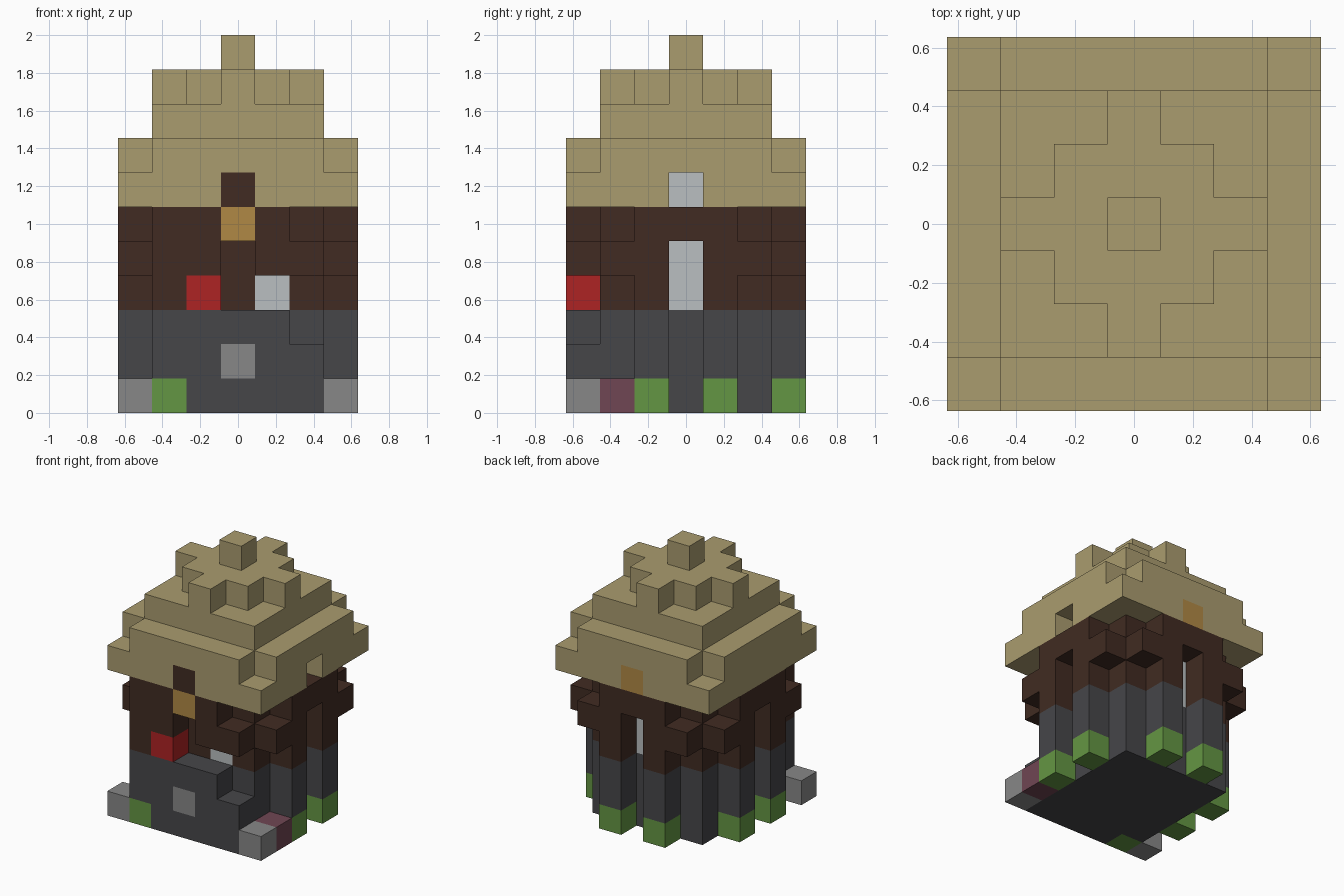
import bpy
import bmesh
from mathutils import Vector

cube = bpy.data.objects.get("Cube")
if cube:
    bpy.data.objects.remove(cube, do_unlink=True)

U = 2 / 11          # edge of one block
N = 7               # blocks across
MID = N // 2


def material(name, r, g, b):
    lin = [((c / 255 + 0.055) / 1.055) ** 2.4 for c in (r, g, b)] + [1.0]
    m = bpy.data.materials.new(name)
    m.use_nodes = True
    m.diffuse_color = lin
    m.node_tree.nodes["Principled BSDF"].inputs["Base Color"].default_value = lin
    return m


MATS = {
    "straw": material("straw", 170, 156, 111),
    "wood": material("dark_wood", 65, 43, 34),
    "slate": material("slate", 70, 70, 73),
    "stone": material("light_stone", 135, 135, 135),
    "leaf": material("leaf_green", 100, 150, 67),
    "plum": material("plum", 112, 70, 83),
    "red": material("red", 174, 35, 36),
    "glass": material("pale_glass", 186, 191, 193),
    "lamp": material("lamp_amber", 176, 137, 69),
}

cells = {}          # block position -> (part, colour)


def fill(part, colour, xs, ys, zs):
    """Fill a box of blocks; each range is (first, last)."""
    for i in range(xs[0], xs[1] + 1):
        for j in range(ys[0], ys[1] + 1):
            for k in range(zs[0], zs[1] + 1):
                cells[i, j, k] = (part, colour)


def block(part, colour, i, j, k, top=None):
    fill(part, colour, (i, i), (j, j), (k, k if top is None else top))


def clear(i, j, k):
    cells.pop((i, j, k), None)


# Stone base and wooden walls
fill("base", "slate", (1, 5), (1, 5), (0, 2))
fill("walls", "wood", (1, 5), (1, 5), (3, 5))

# Posts in pairs on the back and both sides, with mossy feet
for a in (2, 4):
    for i, j in ((a, 6), (0, a), (6, a)):
        block("post_feet", "leaf", i, j, 0)
        block("base_posts", "slate", i, j, 1, 2)
        block("wall_posts", "wood", i, j, 3, 5)

# Front terrace with a step at one end
fill("terrace", "slate", (1, 5), (0, 0), (0, 2))
clear(5, 0, 2)
block("front_moss", "leaf", 1, 0, 0)
block("front_plaque", "stone", 3, 0, 1)
for i in (0, 6):
    block("corner_stones", "stone", i, 0, 0)
block("flower_block", "plum", 6, 1, 0)

# Wooden band around the walls, open at the corners and above the openings
for a in range(1, 6):
    if a != MID:
        for i, j in ((a, 0), (a, 6), (0, a), (6, a)):
            block("wall_band", "wood", i, j, 4)

# Front wall and lintels
block("front_wall", "wood", 1, 0, 3, 5)
block("front_wall", "wood", 2, 0, 4, 5)
block("front_wall", "wood", 4, 0, 4, 5)
block("red_box", "red", 2, 0, 3)
for i, j in ((3, 6), (0, 3), (6, 3)):
    block("lintels", "wood", i, j, 5)
block("front_lamp", "lamp", 3, 0, 5)

# Recessed windows
for i, j in ((3, 5), (1, 3), (5, 3)):
    block("windows", "glass", i, j, 3, 4)
block("front_window", "glass", 4, 1, 3)

# Stepped thatched roof
fill("roof_eaves", "straw", (0, 6), (0, 6), (6, 6))
fill("roof_second_tier", "straw", (0, 6), (0, 6), (7, 7))
for i in (0, 6):
    for j in (0, 6):
        clear(i, j, 7)
fill("roof_third_tier", "straw", (1, 5), (1, 5), (8, 8))
for i in range(1, 6):
    reach = 2 - abs(i - MID)
    fill("roof_crown", "straw", (i, i), (MID - reach, MID + reach), (9, 9))
block("roof_finial", "straw", MID, MID, 10)

# Roof details: beam end, back lamp and side dormer window
block("beam_end", "wood", 3, 0, 6)
block("back_lamp", "lamp", 3, 6, 6)
clear(6, 3, 6)
block("dormer_window", "glass", 5, 3, 6)


def block_faces(cell):
    """Yield the corner positions of every exposed side of a block."""
    for axis in range(3):
        for side in (0, 1):
            beside = list(cell)
            beside[axis] += 2 * side - 1
            if tuple(beside) in cells:
                continue
            b, c = (axis + 1) % 3, (axis + 2) % 3
            ring = [(0, 0), (1, 0), (1, 1), (0, 1)]
            corners = []
            for p, q in (ring if side else reversed(ring)):
                v = list(cell)
                v[axis] += side
                v[b] += p
                v[c] += q
                corners.append(tuple(v))
            yield corners


# One object for each part, built from its exposed block sides
parts = {}
for cell, (part, colour) in cells.items():
    parts.setdefault((part, colour), []).append(cell)

for (part, colour), members in parts.items():
    bm = bmesh.new()
    verts = {}
    for cell in members:
        for corners in block_faces(cell):
            for c in corners:
                if c not in verts:
                    x, y, z = c
                    verts[c] = bm.verts.new(Vector((x - N / 2, y - N / 2, z)) * U)
            bm.faces.new([verts[c] for c in corners])
    mesh = bpy.data.meshes.new(part)
    bm.to_mesh(mesh)
    bm.free()
    mesh.materials.append(MATS[colour])
    bpy.context.collection.objects.link(bpy.data.objects.new(part, mesh))
